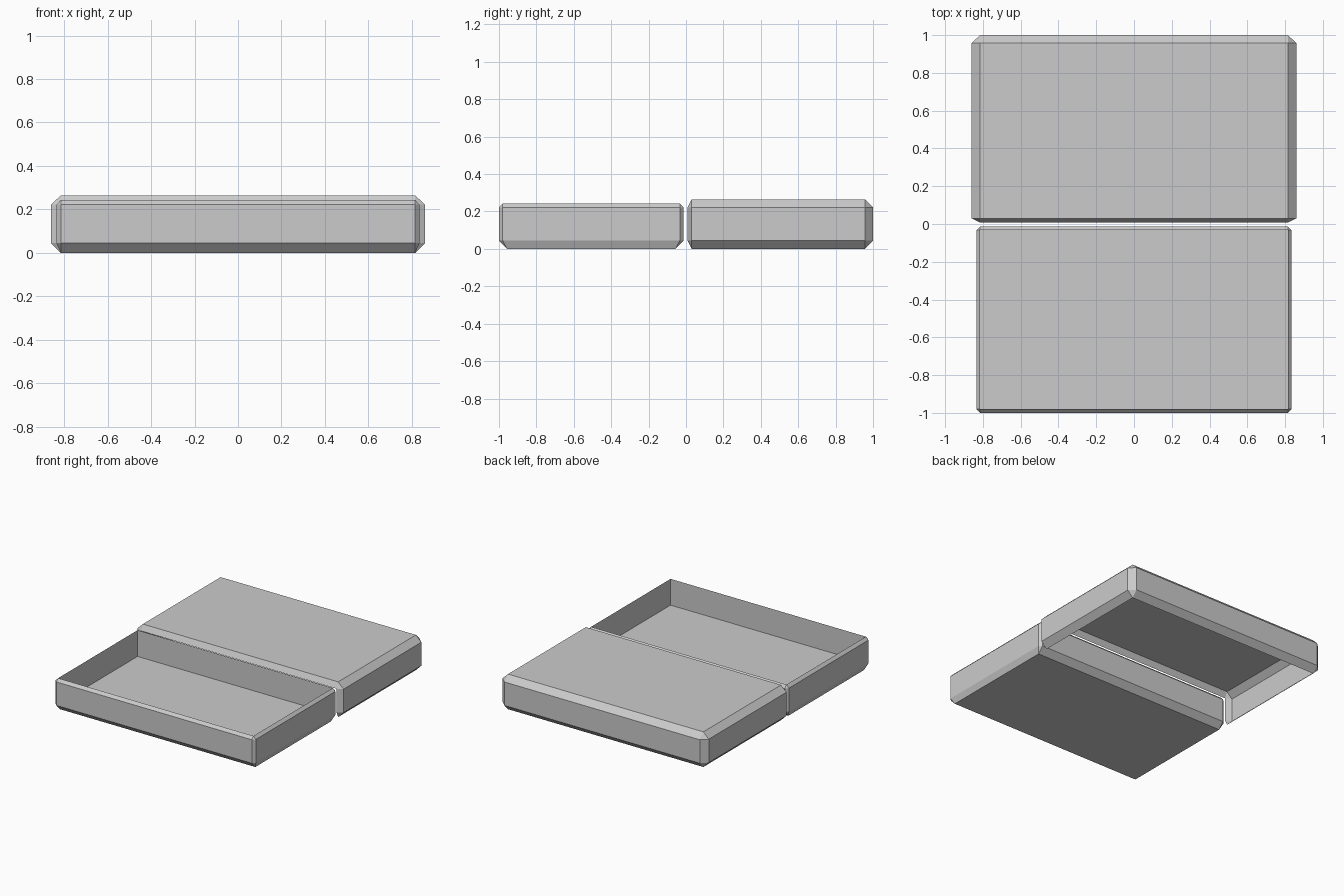
import bpy
import bmesh

cube = bpy.data.objects.get("Cube")
if cube:
    bpy.data.objects.remove(cube, do_unlink=True)

grey = bpy.data.materials.new("plain_grey")
grey.use_nodes = True
tone = (0.6, 0.6, 0.6, 1)
grey.diffuse_color = tone
grey.node_tree.nodes["Principled BSDF"].inputs["Base Color"].default_value = tone


def rectangle(bm, x, y0, y1, z):
    corners = ((-x, y0), (x, y0), (x, y1), (-x, y1))
    return [bm.verts.new((px, py, z)) for px, py in corners]


def octagon(bm, outer, inner, z):
    """Rectangle with cut corners: each side runs between the inner limits."""
    ox, oy0, oy1 = outer
    ix, iy0, iy1 = inner
    points = ((-ix, oy0), (ix, oy0), (ox, iy0), (ox, iy1),
              (ix, oy1), (-ix, oy1), (-ox, iy1), (-ox, iy0))
    return [bm.verts.new((px, py, z)) for px, py in points]


def band(bm, lower, upper, skip=()):
    """Join two rings of equal length; skip leaves sides open."""
    n = len(lower)
    for i in range(n):
        if i not in skip:
            j = (i + 1) % n
            bm.faces.new((lower[i], lower[j], upper[j], upper[i]))


def bevel_band(bm, rect, octo, skip=()):
    """Join a rectangle to a cut-corner ring with sloped sides and corner triangles."""
    for i in range(4):
        j = (i + 1) % 4
        if i not in skip:
            bm.faces.new((rect[i], rect[j], octo[2 * i + 1], octo[2 * i]))
        bm.faces.new((rect[j], octo[2 * j], octo[2 * i + 1]))


def finish(bm, name):
    # orient outward from the closed side
    bmesh.ops.recalc_face_normals(bm, faces=bm.faces)
    mesh = bpy.data.meshes.new(name)
    bm.to_mesh(mesh)
    bm.free()
    mesh.materials.append(grey)
    obj = bpy.data.objects.new(name, mesh)
    bpy.context.collection.objects.link(obj)


# Tray: open at the top, thin walls and a flat floor
bm = bmesh.new()
outer, inner = (0.835, -1.0, -0.013), (0.815, -0.98, -0.033)
base = rectangle(bm, 0.815, -0.957, -0.056, 0)
low = octagon(bm, outer, inner, 0.045)
high = octagon(bm, outer, inner, 0.222)
rim = rectangle(bm, *inner, 0.243)
floor = rectangle(bm, *inner, 0.045)
bm.faces.new(base)
bevel_band(bm, base, low)
band(bm, low, high)
bevel_band(bm, rim, high)
band(bm, rim, floor)
bm.faces.new(floor)
finish(bm, "tray")

# Lid: bevelled shell, open underneath and along the side next to the tray
bm = bmesh.new()
outer, inner = (0.86, 0.008, 1.0), (0.815, 0.03, 0.957)
base = rectangle(bm, *inner, 0)
low = octagon(bm, outer, inner, 0.045)
high = octagon(bm, outer, inner, 0.222)
top = rectangle(bm, *inner, 0.265)
bevel_band(bm, base, low, skip=(0,))
band(bm, low, high, skip=(0,))
bevel_band(bm, top, high)
bm.faces.new(top)
finish(bm, "lid")
